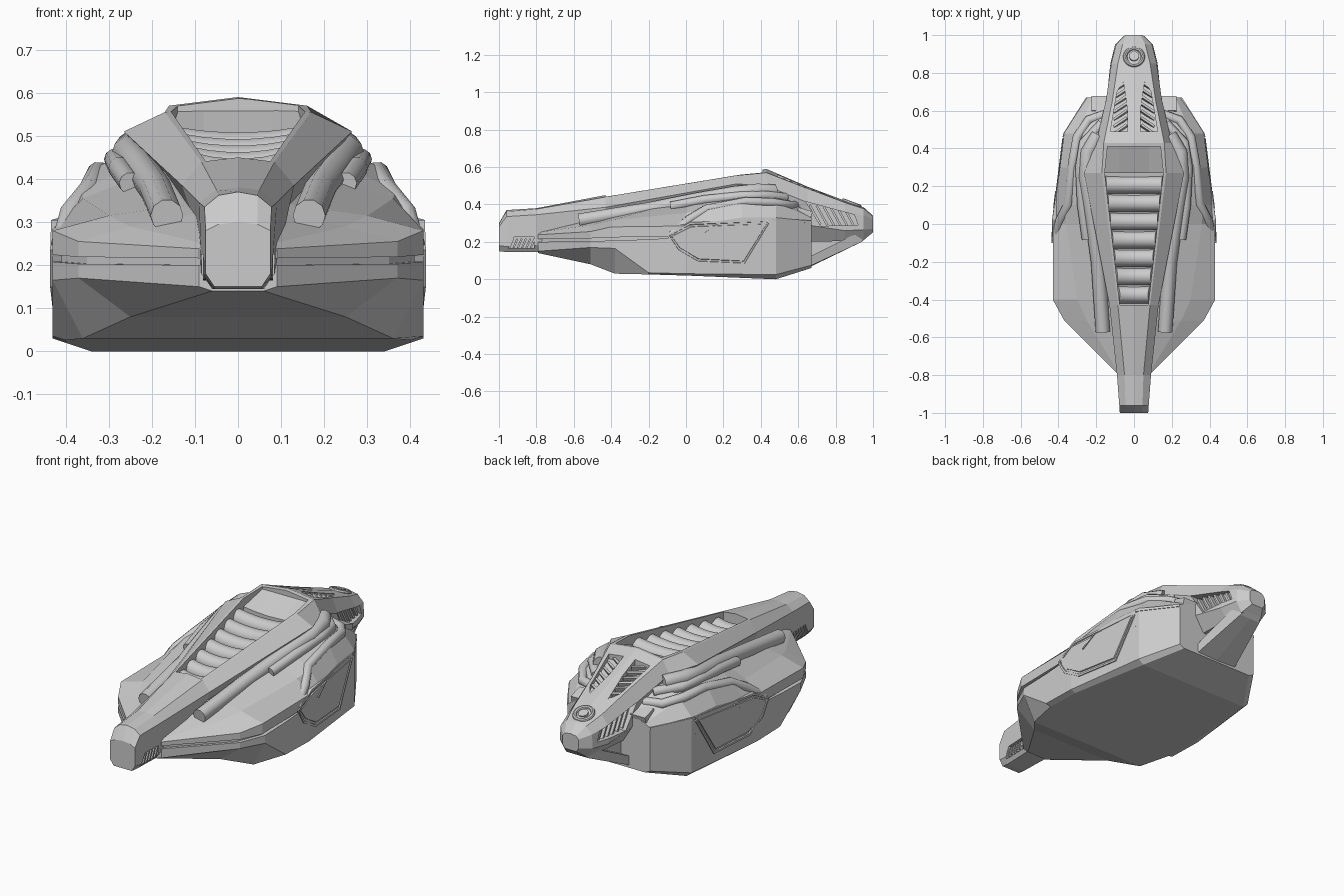
import bpy, bmesh, math
from mathutils import Vector

if "Cube" in bpy.data.objects:
    bpy.data.objects.remove(bpy.data.objects["Cube"])


def finish(name, bm):
    bmesh.ops.recalc_face_normals(bm, faces=bm.faces)
    me = bpy.data.meshes.new(name)
    bm.to_mesh(me)
    bm.free()
    ob = bpy.data.objects.new(name, me)
    bpy.context.collection.objects.link(ob)
    return ob


def loft(name, stations):
    """Skin mirrored half sections (first and last point on x=0) along y."""
    bm = bmesh.new()
    rings = []
    for y, half in stations:
        full = half + [(-x, z) for x, z in half[-2:0:-1]]
        rings.append([bm.verts.new((x, y, z)) for x, z in full])
    n = len(rings[0])
    for a, b in zip(rings, rings[1:]):
        for i in range(n):
            j = (i + 1) % n
            bm.faces.new((a[i], a[j], b[j], b[i]))
    bm.faces.new(rings[0])
    bm.faces.new(rings[-1])
    return finish(name, bm)


def prism(name, pts, vec, groove=False):
    bm = bmesh.new()
    v = Vector(vec)
    a = [bm.verts.new(p) for p in pts]
    b = [bm.verts.new(Vector(p) + v) for p in pts]
    n = len(a)
    outer = bm.faces.new(a)
    bm.faces.new(b[::-1])
    for i in range(n):
        j = (i + 1) % n
        bm.faces.new((a[i], b[i], b[j], a[j]))
    bmesh.ops.recalc_face_normals(bm, faces=bm.faces)
    if groove:
        for t, d in ((0.012, 0), (0.004, -0.010), (0.006, 0), (0.004, 0.010)):
            bmesh.ops.inset_region(bm, faces=[outer], thickness=t, depth=d)
    return finish(name, bm)


def cut(ob, cutter):
    m = ob.modifiers.new("cut", 'BOOLEAN')
    m.operation, m.solver, m.object = 'DIFFERENCE', 'EXACT', cutter
    bpy.context.view_layer.objects.active = ob
    bpy.ops.object.modifier_apply(modifier=m.name)
    bpy.data.objects.remove(cutter)


def box(name, loc, size, rot=(0, 0, 0)):
    bpy.ops.mesh.primitive_cube_add(size=1, location=loc, rotation=rot)
    ob = bpy.context.object
    ob.name, ob.scale = name, size
    return ob


def tube(name, pts, r):
    cu = bpy.data.curves.new(name, 'CURVE')
    cu.dimensions = '3D'
    cu.bevel_depth, cu.bevel_resolution, cu.use_fill_caps = r, 3, True
    sp = cu.splines.new('POLY')
    sp.points.add(len(pts) - 1)
    for p, c in zip(sp.points, pts):
        p.co = (*c, 1)
    ob = bpy.data.objects.new(name, cu)
    bpy.context.collection.objects.link(ob)
    bpy.ops.object.select_all(action='DESELECT')
    ob.select_set(True)
    bpy.context.view_layer.objects.active = ob
    bpy.ops.object.convert(target='MESH')
    bpy.ops.object.shade_smooth_by_angle(angle=math.radians(50))
    return bpy.context.object


# Lower hull tub: y, bottom z, bottom half width, half width, chamfer z, seam z
tub = [(-.79, .14, .06, .09, .15, .2), (-.51, .08, .25, .37, .17, .203),
       (-.38, .03, .36, .43, .165, .208), (-.2, .026, .4, .43, .035, .213), (0, .02, .4, .43, .03, .227),
       (.48, 0, .34, .37, .025, .23), (.67, .06, .22, .25, .075, .23)]
loft("lower_hull", [(y, [(0, zb), (xb, zb), (hw, zc), (hw, zs), (0, zs)])
                    for y, zb, xb, hw, zc, zs in tub])
loft("seam_filler", [(y, [(0, zs - .02), (hw - .02, zs - .02), (hw - .02, zs + .03), (0, zs + .03)])
                     for y, zb, xb, hw, zc, zs in tub[:5]])

# Upper hull: y, half width, seam z, shoulder z, mid x, mid z, inner x, inner z
deck = [(-.79, .09, .216, .238, .08, .25, .05, .27), (-.51, .37, .219, .255, .25, .29, .1, .32),
        (-.4, .43, .224, .28, .3, .315, .12, .34), (0, .43, .23, .285, .36, .355, .18, .425),
        (.1, .4175, .228, .30, .365, .375, .2, .45), (.3, .3925, .23, .33, .34, .425, .22, .47),
        (.48, .37, .23, .33, .3, .41, .2, .46), (.67, .25, .23, .31, .22, .33, .12, .36)]
loft("upper_hull", [(y, [(0, zs), (hw, zs), (hw, zh), (xm, zm), (xi, zi), (0, zi)])
                    for y, hw, zs, zh, xm, zm, xi, zi in deck])

# Spine from blunt nose over the crest to the tail pod
spine = loft("spine", [(y, [(0, p[0][1])] + p + [(0, zc)]) for y, p, zc in [
    (-1, [(.055, .15), (.075, .18), (.075, .28), (.045, .295)], .30),
    (-.96, [(.055, .145), (.078, .175), (.078, .335), (.045, .362)], .37),
    (-.8, [(.06, .145), (.085, .18), (.09, .345), (.05, .375)], .38),
    (-.43, [(.06, .2), (.1, .3), (.13, .385), (.085, .44)], .45),
    (.27, [(.1, .3), (.2, .44), (.265, .51), (.17, .555)], .565),
    (.43, [(.1, .25), (.16, .42), (.2, .5), (.16, .57)], .59),
    (.65, [(.09, .2), (.145, .29), (.15, .41), (.115, .485)], .495),
    (.85, [(.08, .205), (.125, .26), (.12, .36), (.085, .41)], .42),
    (.95, [(.065, .21), (.1, .265), (.095, .34), (.06, .377)], .385),
    (1, [(.035, .25), (.048, .27), (.048, .32), (.034, .335)], .34)]])


def spine_z(y):
    return .45 + .157 * (y + .43)


def tail_z(y):
    return .585 - .38 * (y - .43)


# Recess in the spine top with bowed ribs and a sloped rear panel
rim = [(.075, -.43), (.155, .27), (.14, .41)]
rim += [(-x, y) for x, y in rim[::-1]]
cut(spine, prism("recess", [(x, y, spine_z(y) + .1) for x, y in rim], (0, 0, -.18)))
for i in range(7):
    y = -.375 + .097 * i
    w = .08 + .08 * (y + .43) / .7
    z = spine_z(y) - .072
    tube("rib", [(w * t, y, z - .014 * (1 - t * t)) for t in (-1, -.6, -.2, .2, .6, 1)], .046)
loft("recess_rear_panel", [
    (.27, [(0, .46), (.16, .46), (.16, .51), (.08, .5), (0, .497)]),
    (.42, [(0, .5), (.15, .5), (.15, .56), (.08, .562), (0, .562)])])

for s in (-1, 1):
    # Vents on the tail top and tail sides, with slats
    top = [(.035, .49), (.035, .6), (.055, .755), (.09, .7), (.125, .49)]
    cut(spine, prism("top_vent", [(s * x, y, tail_z(y) + .05) for x, y in top], (0, 0, -.09)))
    side = [(.64, .415), (.9, .345), (.92, .29), (.72, .285)]
    cut(spine, prism("side_vent", [(s * .2, y, z) for y, z in side], (-s * .115, 0, 0)))
    for i in range(7):
        y = .5 + .038 * i
        box("top_vent_slat", (s * .072, y, tail_z(y) - .032), (.085, .012, .022), (-.36, 0, s * -.6))
    for i in range(6):
        y = .69 + .037 * i
        box("side_vent_slat", (s * (.112 - .12 * (y - .65)), y, .345 - .1 * (y - .69)),
            (.025, .012, .12), (.5, 0, 0))
    # Slatted grille cut under the nose
    grille = [(-.95, .165), (-.81, .165), (-.81, .225), (-.92, .225)]
    cut(spine, prism("nose_grille", [(s * .12, y, z) for y, z in grille], (-s * .054, 0, 0)))
    for i in range(6):
        box("nose_grille_slat", (s * (.068 + .0012 * i), -.935 + .023 * i, .192), (.014, .01, .055), (-.4, 0, 0))

    # Side armour panel with grooved border, following the hull side
    def sx(y, z):
        base = .43 if y < 0 else .43 - .125 * y
        return s * (base + .006 - max(0, z - .31) * .5)
    panel = [(-.1, .235), (-.05, .15), (.06, .085), (.32, .075), (.455, .3), (.43, .32), (.02, .305)]
    prism("side_panel", [(sx(y, z), y, z) for y, z in panel], (-s * .035, 0, 0), groove=True)
    box("panel_slot", (sx(.13, .26), .13, .265), (.006, .1, .008), (.6, 0, s * .125))
    # Thin trim along the top of the rear side plate
    prism("rear_side_trim", [(s * .379, .46, .312), (s * .374, .48, .312), (s * .254, .67, .3),
                             (s * .2, .67, .3), (s * .3, .46, .312)], (0, 0, .014))

    # Hoses beside the spine and over the shoulder
    for name, r, pts in (
        ("inner_hose", .038, [(.165, -.57, .315), (.19, -.2, .375), (.225, .05, .425), (.255, .25, .46),
                              (.245, .38, .475), (.19, .47, .47)]),
        ("middle_hose", .026, [(.25, -.08, .39), (.275, .1, .425), (.285, .3, .445), (.265, .43, .447), (.17, .53, .435)]),
        ("outer_hose", .025, [(.412, -.08, .24), (.39, .02, .32), (.345, .11, .375), (.325, .32, .415),
                              (.3, .46, .41), (.24, .55, .395), (.15, .58, .395)])):
        tube(name, [(s * x, y, z) for x, y, z in pts], r)
    # Rear deck blocks
    box("rear_deck_block", (s * .18, .63, .345), (.09, .08, .06), (-.3, 0, 0))

# Under-tail core and slanted keel strut
loft("tail_core", [(.6, [(0, .08), (.08, .08), (.08, .3), (0, .3)]),
                   (.93, [(0, .2), (.05, .2), (.05, .3), (0, .3)])])
loft("tail_keel", [(.64, [(0, .055), (.13, .06), (.13, .11), (0, .11)]),
                   (.94, [(0, .2), (.065, .2), (.085, .26), (0, .26)]),
                   (.985, [(0, .24), (.035, .24), (.05, .28), (0, .28)])])

# Round port on the tail
tilt = (-.36, 0, 0)
bpy.ops.mesh.primitive_torus_add(location=(0, .885, .405), rotation=tilt, major_radius=.047,
                                 minor_radius=.011, major_segments=28, minor_segments=8)
bpy.context.object.name = "tail_port_ring"
bpy.ops.object.shade_smooth_by_angle()
bpy.ops.mesh.primitive_cylinder_add(vertices=20, radius=.026, depth=.03, location=(0, .885, .4), rotation=tilt)
bpy.context.object.name = "tail_port_core"
